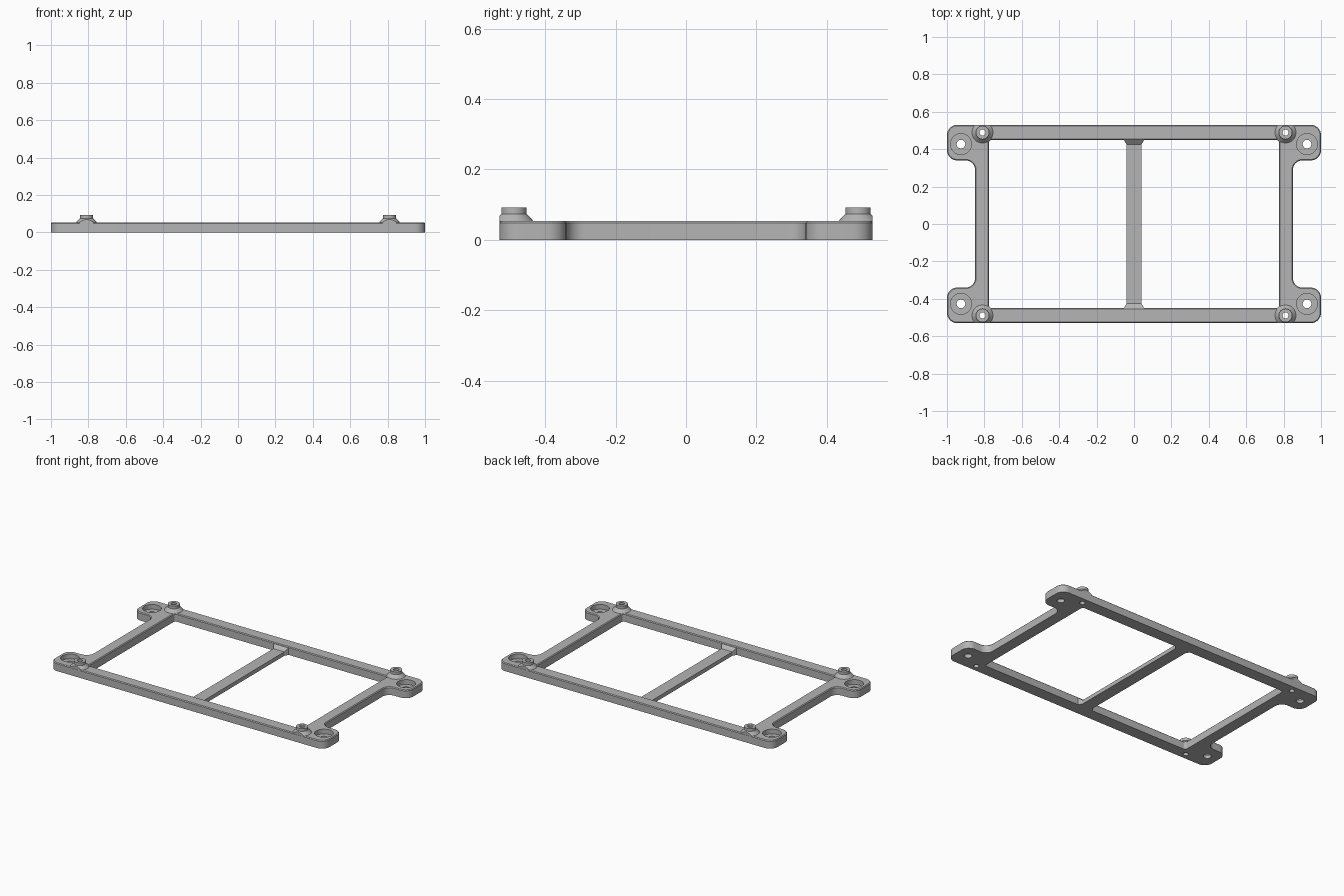
import bpy, bmesh, math
from mathutils import Vector

cube = bpy.data.objects.get("Cube")
if cube:
    bpy.data.objects.remove(cube, do_unlink=True)

grey = bpy.data.materials.new("light grey")
grey.use_nodes = True
grey.diffuse_color = (0.46, 0.46, 0.46, 1)
grey.node_tree.nodes["Principled BSDF"].inputs["Base Color"].default_value = grey.diffuse_color

HEIGHT, DEPTH = 0.053, 0.53
CHAMFER = 0.005


def loft(name, loops, clip_y=None):
    """Closed solid through matching loops of points, capped at both ends."""
    bm = bmesh.new()
    rings = [[bm.verts.new(p) for p in loop] for loop in loops]
    n = len(rings[0])
    for low, high in zip(rings, rings[1:]):
        for i in range(n):
            j = (i + 1) % n
            bm.faces.new((low[i], low[j], high[j], high[i]))
    bm.faces.new(rings[0][::-1])
    bm.faces.new(rings[-1])
    if clip_y is not None:
        side = math.copysign(1, clip_y)
        cut = bmesh.ops.bisect_plane(bm, geom=bm.verts[:] + bm.edges[:] + bm.faces[:],
                                     plane_co=(0, clip_y, 0), plane_no=(0, side, 0),
                                     clear_outer=True)
        edges = [e for e in cut["geom_cut"] if isinstance(e, bmesh.types.BMEdge)]
        bmesh.ops.holes_fill(bm, edges=edges, sides=0)
    bmesh.ops.recalc_face_normals(bm, faces=bm.faces[:])
    mesh = bpy.data.meshes.new(name)
    bm.to_mesh(mesh)
    bm.free()
    mesh.materials.append(grey)
    obj = bpy.data.objects.new(name, mesh)
    bpy.context.collection.objects.link(obj)
    return obj


def rounded(quarter, z):
    """Mirror the corners (x, y, radius) into four quarters and round them."""
    q = quarter
    corners = (q + [(-x, y, r) for x, y, r in q[::-1]]
               + [(-x, -y, r) for x, y, r in q]
               + [(x, -y, r) for x, y, r in q[::-1]])
    points = []
    for i, (x, y, r) in enumerate(corners):
        here = Vector((x, y, z))
        before = corners[i - 1]
        after = corners[(i + 1) % len(corners)]
        a = (Vector((before[0], before[1], z)) - here).normalized()
        b = (Vector((after[0], after[1], z)) - here).normalized()
        centre = here + r * (a + b)
        for k in range(9):
            t = math.pi / 2 * k / 8
            points.append(centre - r * (b * math.cos(t) + a * math.sin(t)))
    return points


def turned(name, x, y, profile, clip_y=None):
    """Round solid from (radius, z) pairs."""
    angles = [math.tau * i / 48 for i in range(48)]
    return loft(name, [[(x + r * math.cos(t), y + r * math.sin(t), z) for t in angles]
                       for r, z in profile], clip_y)


def combine(target, tool, operation):
    mod = target.modifiers.new("combine", "BOOLEAN")
    mod.operation, mod.solver, mod.object = operation, "EXACT", tool
    bpy.context.view_layer.objects.active = target
    bpy.ops.object.modifier_apply(modifier=mod.name)
    bpy.data.objects.remove(tool, do_unlink=True)


def outline(d, z):
    return rounded([(0.85 - d, 0.34 + d, 0.05 + d), (1 - d, 0.34 + d, 0.055 - d),
                    (1 - d, DEPTH - d, 0.055 - d)], z)


def opening(d, z):
    return rounded([(0.775 + d, 0.45 + d, 0.015 + d)], z)


# Frame with mounting ears and a chamfered top edge
frame = loft("frame", [outline(0, 0), outline(0, HEIGHT - CHAMFER), outline(CHAMFER, HEIGHT)])
combine(frame, loft("opening_cutter", [opening(0, -0.1), opening(0, HEIGHT - CHAMFER),
                                       opening(2 * CHAMFER, HEIGHT + CHAMFER)]), "DIFFERENCE")

# Lower centre bar, flared and ramped where it meets the rails
half = [(0.47, 0.054, 0.046), (0.449, 0.054, 0.046), (0.425, 0.04, 0.026)]
stations = [(-y, w, h) for y, w, h in half] + half[::-1]
bar = loft("centre_bar", [[(-w, y, 0), (w, y, 0), (w, y, h), (-w, y, h)]
                          for y, w, h in stations])
combine(frame, bar, "UNION")

for sx in (-1, 1):
    for sy in (-1, 1):
        # Conical standoff with a collar, trimmed flush with the outer rail
        x, y = 0.81 * sx, 0.489 * sy
        standoff = turned("standoff", x, y, [(0.056, 0.044), (0.056, HEIGHT), (0.036, 0.074),
                                             (0.036, 0.092)], (DEPTH - 0.0005) * sy)
        combine(frame, standoff, "UNION")
        combine(frame, turned("screw_hole", x, y, [(0.016, -0.1), (0.016, 0.2)]), "DIFFERENCE")
        # Counterbored mounting hole in the ear
        x, y = 0.925 * sx, 0.427 * sy
        combine(frame, turned("mount_hole", x, y, [(0.023, -0.1), (0.023, 0.022), (0.056, 0.022),
                                                   (0.056, 0.2)]), "DIFFERENCE")

bpy.ops.object.select_all(action="DESELECT")
frame.select_set(True)
bpy.context.view_layer.objects.active = frame
bpy.ops.object.shade_smooth_by_angle(angle=math.radians(30))
